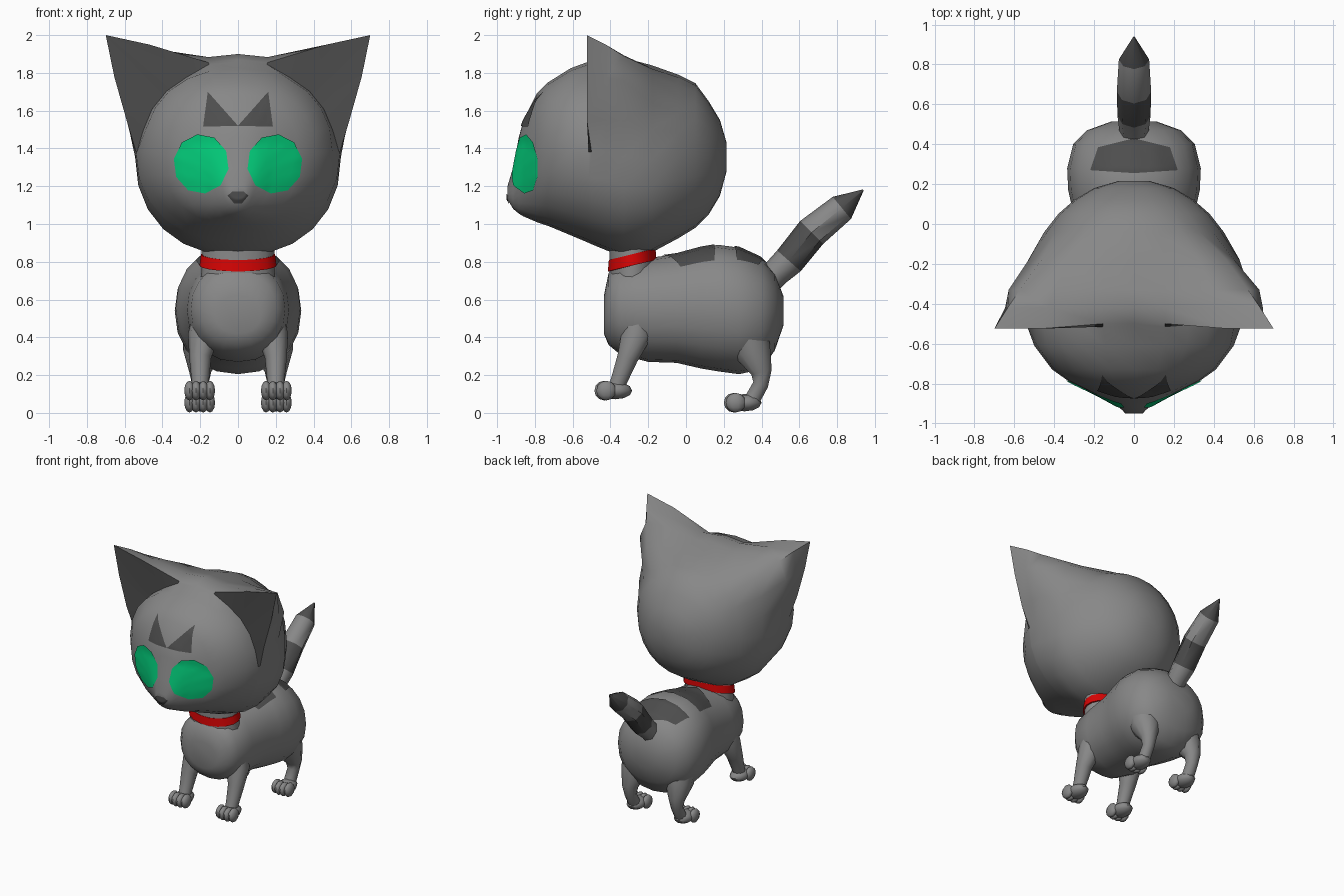
import bpy, bmesh, math
from mathutils import Vector
from mathutils.bvhtree import BVHTree

if "Cube" in bpy.data.objects:
    bpy.data.objects.remove(bpy.data.objects["Cube"])


def material(name, rgb):
    m = bpy.data.materials.new(name)
    m.diffuse_color = (*rgb, 1)
    m.use_nodes = True
    m.node_tree.nodes["Principled BSDF"].inputs["Base Color"].default_value = m.diffuse_color
    return m


FUR = material("grey fur", (0.245, 0.245, 0.245))
DARK = material("dark fur", (0.075, 0.075, 0.075))
GREEN = material("eye green", (0.001, 0.62, 0.2))
RED = material("collar red", (0.66, 0.001, 0.001))


def finish(name, bm, mats, angle=50):
    bmesh.ops.recalc_face_normals(bm, faces=bm.faces)
    me = bpy.data.meshes.new(name)
    bm.to_mesh(me)
    bm.free()
    for m in mats:
        me.materials.append(m)
    ob = bpy.data.objects.new(name, me)
    bpy.context.collection.objects.link(ob)
    bpy.ops.object.select_all(action='DESELECT')
    bpy.context.view_layer.objects.active = ob
    ob.select_set(True)
    bpy.ops.object.shade_smooth_by_angle(angle=math.radians(angle))
    return ob


def loft(name, rings, mats=(FUR,), rule=None, angle=50):
    """Skin closed rings; rule(ring, side) picks the material."""
    bm = bmesh.new()
    vs = [[bm.verts.new(p) for p in r] for r in rings]
    n = len(rings[0])
    for j in range(len(vs) - 1):
        for i in range(n):
            k = (i + 1) % n
            f = bm.faces.new((vs[j][i], vs[j][k], vs[j + 1][k], vs[j + 1][i]))
            f.material_index = rule(j, i) if rule else 0
    for j, r in ((0, vs[0]), (len(vs) - 2, vs[-1])):
        bm.faces.new(r).material_index = rule(j, 0) if rule else 0
    return finish(name, bm, mats, angle)


def section(y, w, zt, zb, n=24, e=0.92):
    """Rounded cross-section standing across the y axis."""
    pts = []
    for i in range(n):
        c, s = math.cos(2 * math.pi * i / n), math.sin(2 * math.pi * i / n)
        pts.append(Vector((math.copysign(abs(c) ** e, c) * w, y,
                           (zt + zb) / 2 + math.copysign(abs(s) ** e, s) * (zt - zb) / 2)))
    return pts


def tube(name, path, n=10, **kw):
    """Path points are (x, y, z, radius), running mostly in the yz plane."""
    rings = []
    for j, p in enumerate(path):
        a, b = path[max(j - 1, 0)], path[min(j + 1, len(path) - 1)]
        d = Vector((0, b[1] - a[1], b[2] - a[2])).normalized()
        u = Vector((1, 0, 0))
        v = d.cross(u)
        rings.append([Vector(p[:3]) + p[3] * (u * math.cos(t) + v * math.sin(t))
                      for t in (2 * math.pi * i / n for i in range(n))])
    return loft(name, rings, **kw)


def decal(name, target, outline, axis, mat, lift=0.006, plane=None):
    """Thin patch laid over a part, projected along y (front) or z (top)."""
    tree = BVHTree.FromObject(target, bpy.context.evaluated_depsgraph_get())
    bm = bmesh.new()
    face = bm.faces.new([bm.verts.new((a, b, 0)) for a, b in outline])
    bmesh.ops.poke(bm, faces=[face])
    bmesh.ops.subdivide_edges(bm, edges=bm.edges[:], cuts=5, use_grid_fill=True)
    for v in bm.verts:
        a, b = v.co.x, v.co.y
        o, d = (((a, -3, b), (0, 1, 0)) if axis == 'y' else ((a, b, 3), (0, 0, -1)))
        hit = tree.ray_cast(Vector(o), Vector(d))[0]
        if hit is not None:
            v.co = hit - Vector(d) * lift
            if plane:
                v.co.y = min(v.co.y, plane(a, b))
    return finish(name, bm, [mat])


# Head with ears pulled out of its sections: (y, half width, top, bottom)
HEAD = [(-0.945, 0.045, 1.20, 1.13), (-0.915, 0.08, 1.30, 1.08), (-0.885, 0.135, 1.46, 1.055),
        (-0.86, 0.18, 1.55, 1.04), (-0.79, 0.325, 1.69, 1.01), (-0.73, 0.41, 1.75, 0.99),
        (-0.61, 0.50, 1.825, 0.94), (-0.515, 0.535, 1.86, 0.90), (-0.50, 0.54, 1.87, 0.893),
        (-0.42, 0.545, 1.90, 0.86), (-0.33, 0.545, 1.88, 0.83), (-0.18, 0.53, 1.84, 0.85),
        (-0.04, 0.45, 1.79, 0.925), (0.05, 0.38, 1.745, 0.98), (0.12, 0.30, 1.65, 1.05),
        (0.18, 0.20, 1.55, 1.15), (0.215, 0.08, 1.43, 1.28)]
EAR = {1: (0.59, 1.55), 2: (0.655, 1.78), 3: (0.70, 2.0), 4: (0.47, 1.95)}
# Pull of the lower and upper ear points for each section
PULL = {8: (1.0, 1.0), 9: (0.95, 0.78), 10: (0.85, 0.58), 11: (0.2, 0.25)}
rings = [section(*h) for h in HEAD]
for j, pull in PULL.items():
    for i, (x, z) in EAR.items():
        for k, s in ((i, 1), (12 - i, -1)):
            p = rings[j][k]
            y = -0.525 if j == 8 else p.y
            rings[j][k] = p.lerp(Vector((s * x, y, z)), pull[i > 2])
# Ear fronts sink slightly where they meet the face
for i in (1, 2, 3, 4):
    for k in (i, 12 - i):
        rings[7][k] = Vector((rings[7][k].x * 0.97, -0.505, rings[7][k].z - 0.025))
head = loft("head", rings, (FUR, DARK),
            lambda j, i: int(j == 7 and (i <= 4 or 7 <= i <= 11)))

# Face details
for s, side in ((1, "left"), (-1, "right")):
    decal(side + "_eye", head,
          [(s * (0.195 + 0.147 * math.cos(math.radians(36 * i + 10))),
            1.318 + 0.158 * math.sin(math.radians(36 * i + 10))) for i in range(10)],
          'y', GREEN, 0.006,
          lambda x, z: -0.842 + 0.4 * (abs(x) - 0.195) - 0.08 * (z - 1.32))
    decal(side + "_forehead_mark", head, [(0, 1.52), (s * 0.185, 1.515), (s * 0.16, 1.70)],
          'y', DARK)
decal("nose", head, [(-0.055, 1.15), (-0.03, 1.172), (0.03, 1.172), (0.055, 1.15),
                     (0.02, 1.108), (-0.02, 1.108)], 'y', DARK)

# Body
BODY = [(-0.435, 0.12, 0.62, 0.42), (-0.41, 0.20, 0.74, 0.36), (-0.35, 0.25, 0.79, 0.31),
        (-0.2, 0.27, 0.82, 0.27), (-0.05, 0.28, 0.84, 0.265), (0.08, 0.31, 0.875, 0.235),
        (0.17, 0.33, 0.89, 0.22), (0.28, 0.335, 0.875, 0.205), (0.40, 0.305, 0.82, 0.23),
        (0.47, 0.235, 0.74, 0.33), (0.515, 0.11, 0.62, 0.46)]
body = loft("body", [section(*b, n=20) for b in BODY])
decal("front_back_stripe", body, [(0, -0.13), (0.20, -0.03), (0.225, 0.15), (0, 0.15),
                                  (-0.225, 0.15), (-0.20, -0.03)], 'z', DARK)
decal("rear_back_stripe", body, [(-0.22, 0.27), (0, 0.255), (0.22, 0.27), (0.18, 0.385),
                                 (0, 0.43), (-0.18, 0.385)], 'z', DARK)


# Neck and tilted collar
def collar_ring(z, r):
    return [Vector((0.2 * r * math.cos(t), -0.285 + 0.128 * r * math.sin(t),
                    z + 0.24 * 0.128 * math.sin(t)))
            for t in (2 * math.pi * i / 18 for i in range(18))]


loft("neck", [collar_ring(0.62, 1.05), collar_ring(0.76, 0.96), collar_ring(0.92, 0.96)])
loft("collar", [collar_ring(0.78, 0.9), collar_ring(0.78, 1.02), collar_ring(0.84, 0.98),
                collar_ring(0.84, 0.9)], (RED,))

# Banded tail
tube("tail", [(0, 0.40, 0.66, 0.07), (0, 0.48, 0.745, 0.075), (0, 0.545, 0.805, 0.083),
              (0, 0.665, 0.955, 0.086), (0, 0.825, 1.085, 0.076), (0, 0.938, 1.18, 0.004)],
     n=8, mats=(FUR, DARK), rule=lambda j, i: int(j in (2, 4)), angle=45)


# Paws: a rounded heel with four toes
def paw(name, x, y, z):
    bm = bmesh.new()
    blobs = [((x, y + 0.035, z), (0.068, 0.09, 0.046))]
    for k, dx in enumerate((-0.054, -0.019, 0.019, 0.054)):
        blobs.append(((x + dx, y - (0.022 if k in (1, 2) else 0.012), z),
                      (0.029, 0.053, 0.052)))
    for c, r in blobs:
        for v in bmesh.ops.create_uvsphere(bm, u_segments=10, v_segments=6, radius=1)["verts"]:
            v.co = Vector([c[a] + v.co[a] * r[a] for a in range(3)])
    finish(name, bm, [FUR])


# Legs
FRONT = [(0.15, -0.24, 0.56, 0.08), (0.18, -0.26, 0.42, 0.085), (0.2, -0.31, 0.29, 0.058),
         (0.2, -0.355, 0.17, 0.046), (0.2, -0.375, 0.11, 0.047)]
REAR = [(0.17, 0.30, 0.50, 0.12), (0.185, 0.35, 0.33, 0.105), (0.2, 0.40, 0.215, 0.058),
        (0.2, 0.395, 0.15, 0.043), (0.2, 0.345, 0.06, 0.044)]
for s, side in ((1, "left"), (-1, "right")):
    for part, path, py, pz in (("front", FRONT, -0.41, 0.118), ("rear", REAR, 0.275, 0.054)):
        tube(f"{side}_{part}_leg", [(s * x, y, z, r) for x, y, z, r in path])
        paw(f"{side}_{part}_paw", s * 0.203, py, pz)
